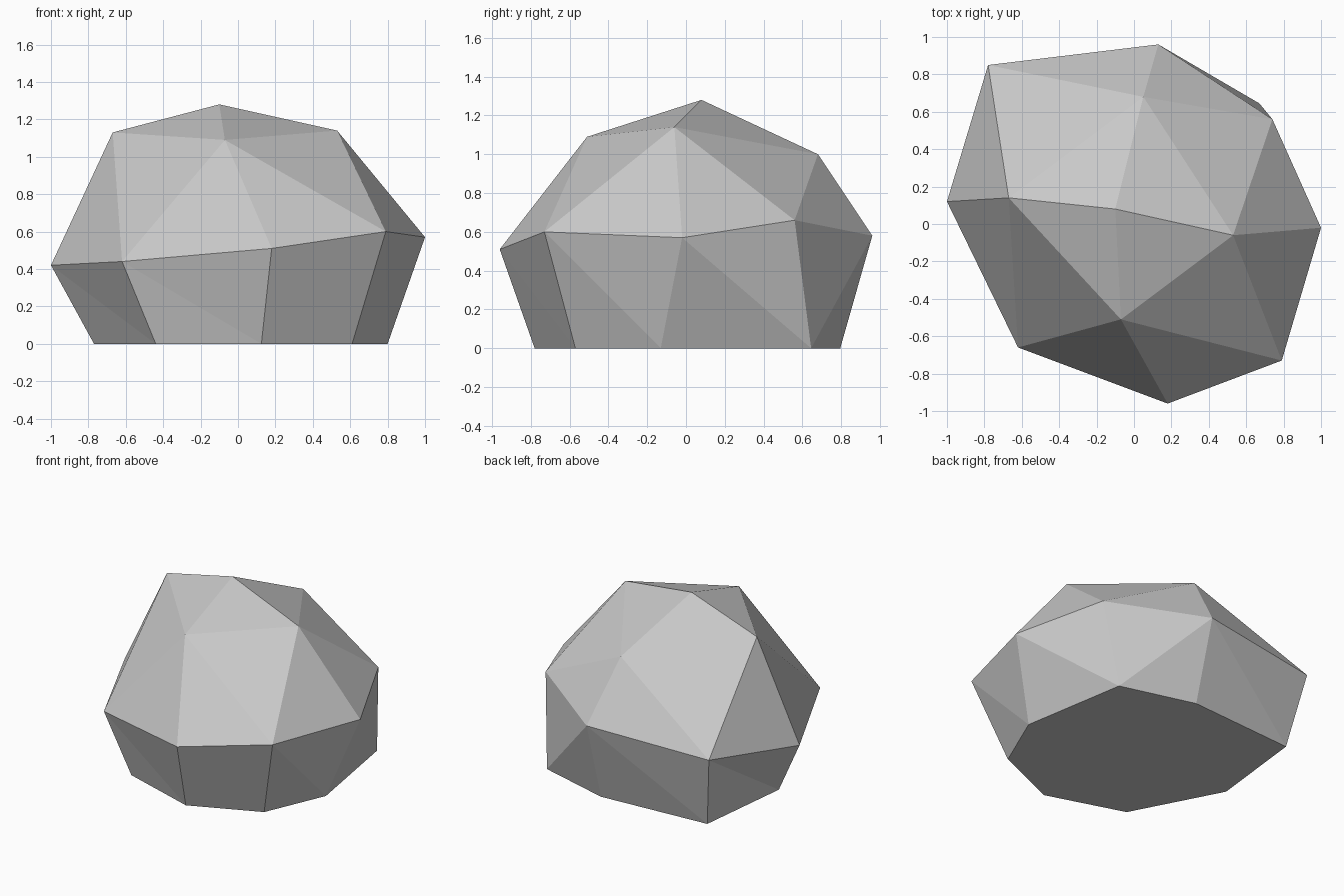
import bpy, bmesh

if "Cube" in bpy.data.objects:
    bpy.data.objects.remove(bpy.data.objects["Cube"])

# Corner rings, counter-clockwise from the front
BELT = [(0.18, -0.96, 0.51), (0.79, -0.73, 0.60), (1.0, -0.02, 0.57), (0.74, 0.56, 0.66),
        (0.13, 0.96, 0.58), (-0.78, 0.85, 0.53), (-1.0, 0.12, 0.42), (-0.62, -0.66, 0.44)]
BASE = [(0.125, -0.78), (0.61, -0.57), (0.80, -0.13), (0.67, 0.645),
        (0.13, 0.795), (-0.69, 0.74), (-0.77, 0.03), (-0.44, -0.60)]
CROWN = {"left": (-0.67, 0.14, 1.13), "peak": (-0.10, 0.08, 1.28), "right": (0.53, -0.06, 1.14),
         "front": (-0.07, -0.51, 1.09), "back": (0.05, 0.68, 1.0)}

bm = bmesh.new()
belt = [bm.verts.new(p) for p in BELT]
base = [bm.verts.new((x, y, 0)) for x, y in BASE]
crown = {k: bm.verts.new(p) for k, p in CROWN.items()}

# Lower wall: two triangles between each pair of ring corners
n = len(belt)
for i in range(n):
    j = (i + 1) % n
    if i == 3:
        bm.faces.new((base[i], base[j], belt[j]))
        bm.faces.new((base[i], belt[j], belt[i]))
    else:
        bm.faces.new((base[i], base[j], belt[i]))
        bm.faces.new((base[j], belt[j], belt[i]))

# Flat underside
bm.faces.new(base[::-1])

# Upper facets: crown corner(s) joined to each belt edge
for i, top in enumerate(("front", "right", "right", "back", "back", "left", "left", "front")):
    bm.faces.new((belt[i], belt[(i + 1) % n], crown[top]))

# Facets that bridge neighbouring crown corners down to the belt
for i, a, b in ((1, "right", "front"), (3, "back", "right"), (5, "left", "back"), (7, "front", "left")):
    bm.faces.new((belt[i], crown[a], crown[b]))

# Cap around the peak
ring = ("front", "right", "back", "left")
for a, b in zip(ring, ring[1:] + ring[:1]):
    bm.faces.new((crown[a], crown[b], crown["peak"]))

bmesh.ops.recalc_face_normals(bm, faces=bm.faces[:])
mesh = bpy.data.meshes.new("boulder")
bm.to_mesh(mesh)
bm.free()

stone = bpy.data.materials.new("grey stone")
stone.diffuse_color = (0.58, 0.58, 0.58, 1)
stone.use_nodes = True
stone.node_tree.nodes["Principled BSDF"].inputs["Base Color"].default_value = stone.diffuse_color
mesh.materials.append(stone)
bpy.context.collection.objects.link(bpy.data.objects.new("boulder", mesh))
